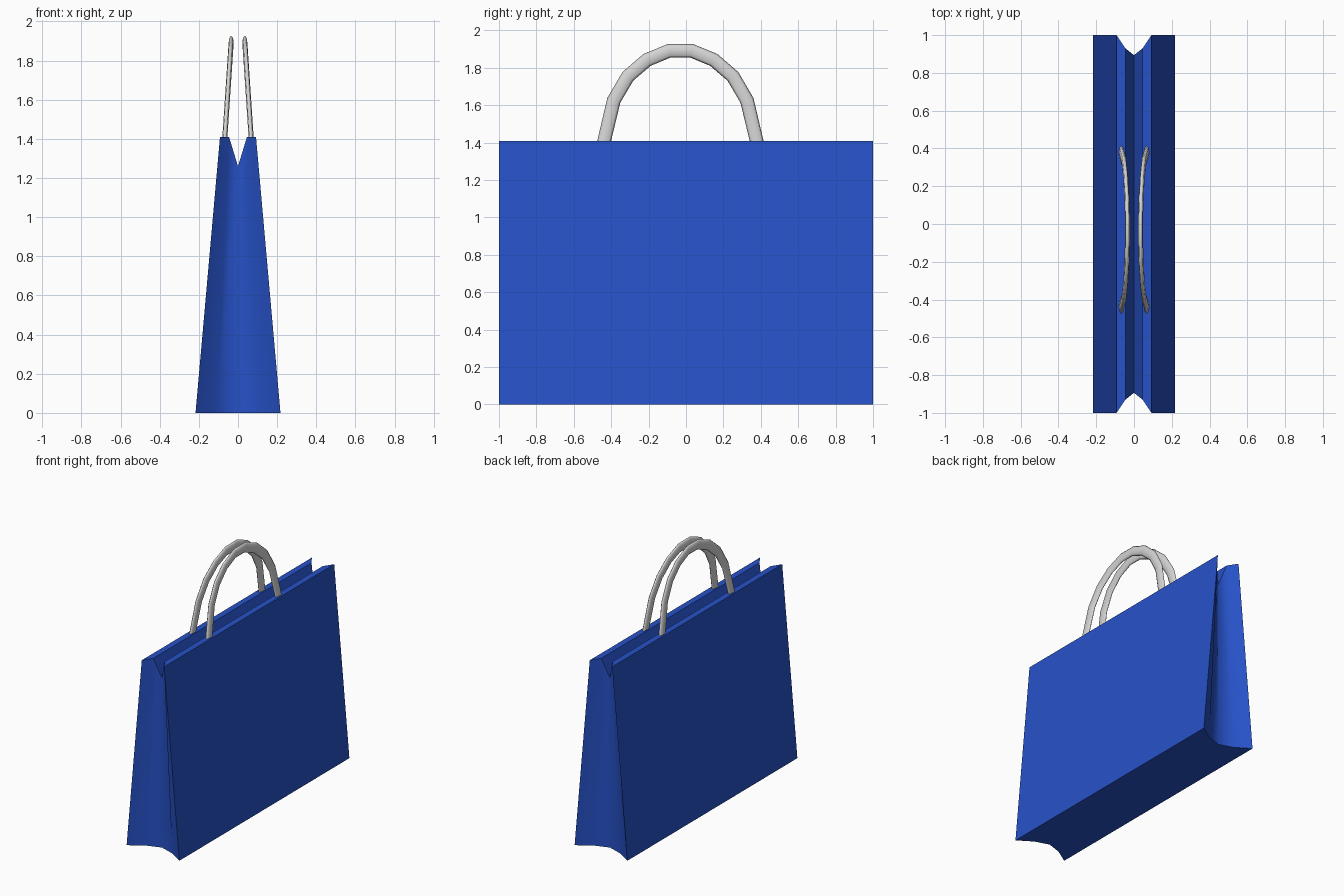
import bpy, bmesh, math
from mathutils import Vector

if "Cube" in bpy.data.objects:
    bpy.data.objects.remove(bpy.data.objects["Cube"])


def material(name, rgb):
    m = bpy.data.materials.new(name)
    m.diffuse_color = (*rgb, 1)
    m.use_nodes = True
    m.node_tree.nodes["Principled BSDF"].inputs["Base Color"].default_value = m.diffuse_color
    return m


blue = material("royal blue paper", (0.02, 0.085, 0.58))
grey = material("light grey cord", (0.66, 0.66, 0.66))


def finish(name, bm, mat):
    bmesh.ops.recalc_face_normals(bm, faces=bm.faces)
    me = bpy.data.meshes.new(name)
    bm.to_mesh(me)
    bm.free()
    me.materials.append(mat)
    ob = bpy.data.objects.new(name, me)
    bpy.context.collection.objects.link(ob)
    return ob


# Bag body: tapered, with folded-in gusset ends and a V groove along the top
bm = bmesh.new()
columns = [(-1, 0, 1.41), (-0.5, 0.07, 1.41), (0, 0.106, 1.26),
           (0.5, 0.07, 1.41), (1, 0, 1.41)]   # (width fraction, inset, top z)
ends = []
for s in (-1, 1):
    low = [bm.verts.new((0.217 * u, s * (1 - d), 0)) for u, d, z in columns]
    top = [bm.verts.new((0.092 * u, s * (1 - d), z)) for u, d, z in columns]
    ends.append((low, top))
(lf, tf), (lb, tb) = ends
gussets = []
for i in range(4):
    for low, top in ends:
        gussets.append(bm.faces.new((low[i], low[i + 1], top[i + 1], top[i])))
    bm.faces.new((lf[i], lf[i + 1], lb[i + 1], lb[i]))
    bm.faces.new((tf[i], tf[i + 1], tb[i + 1], tb[i]))
for i in (0, 4):
    bm.faces.new((lf[i], tf[i], tb[i], lb[i]))
# Smooth only the gusset folds; every other edge stays sharp
for f in gussets:
    f.smooth = True
for e in bm.edges:
    e.smooth = all(f in gussets for f in e.link_faces)
finish("bag_body", bm, blue)

# Handles: flattened tubes swept along a tilted arch
half = [(0.412, 1.39), (0.356, 1.626), (0.281, 1.754), (0.179, 1.842), (0.06, 1.891)]
arch = [(-y, z) for y, z in half] + half[::-1]
SIDES = 8


def handle(name, side):
    bm = bmesh.new()
    pts = []
    for y, z in arch:
        t = (z - 1.41) / 0.48
        pts.append(Vector((side * (0.067 - 0.032 * t), y - 0.03, z)))
    rings = []
    for i, p in enumerate(pts):
        d = (pts[min(i + 1, len(pts) - 1)] - pts[max(i - 1, 0)]).normalized()
        if i in (0, len(pts) - 1):
            d = Vector((0, 0, 1 if i == 0 else -1))
        across = Vector((1, 0, 0))
        out = d.cross(across).normalized()
        rings.append([bm.verts.new(p + across * 0.013 * math.cos(a) + out * 0.037 * math.sin(a))
                      for a in (2 * math.pi * k / SIDES for k in range(SIDES))])
    for r, q in zip(rings, rings[1:]):
        for k in range(SIDES):
            n = (k + 1) % SIDES
            bm.faces.new((r[k], r[n], q[n], q[k])).smooth = True
    bm.faces.new(rings[0])
    bm.faces.new(rings[-1])
    finish(name, bm, grey)


handle("left_handle", -1)
handle("right_handle", 1)
